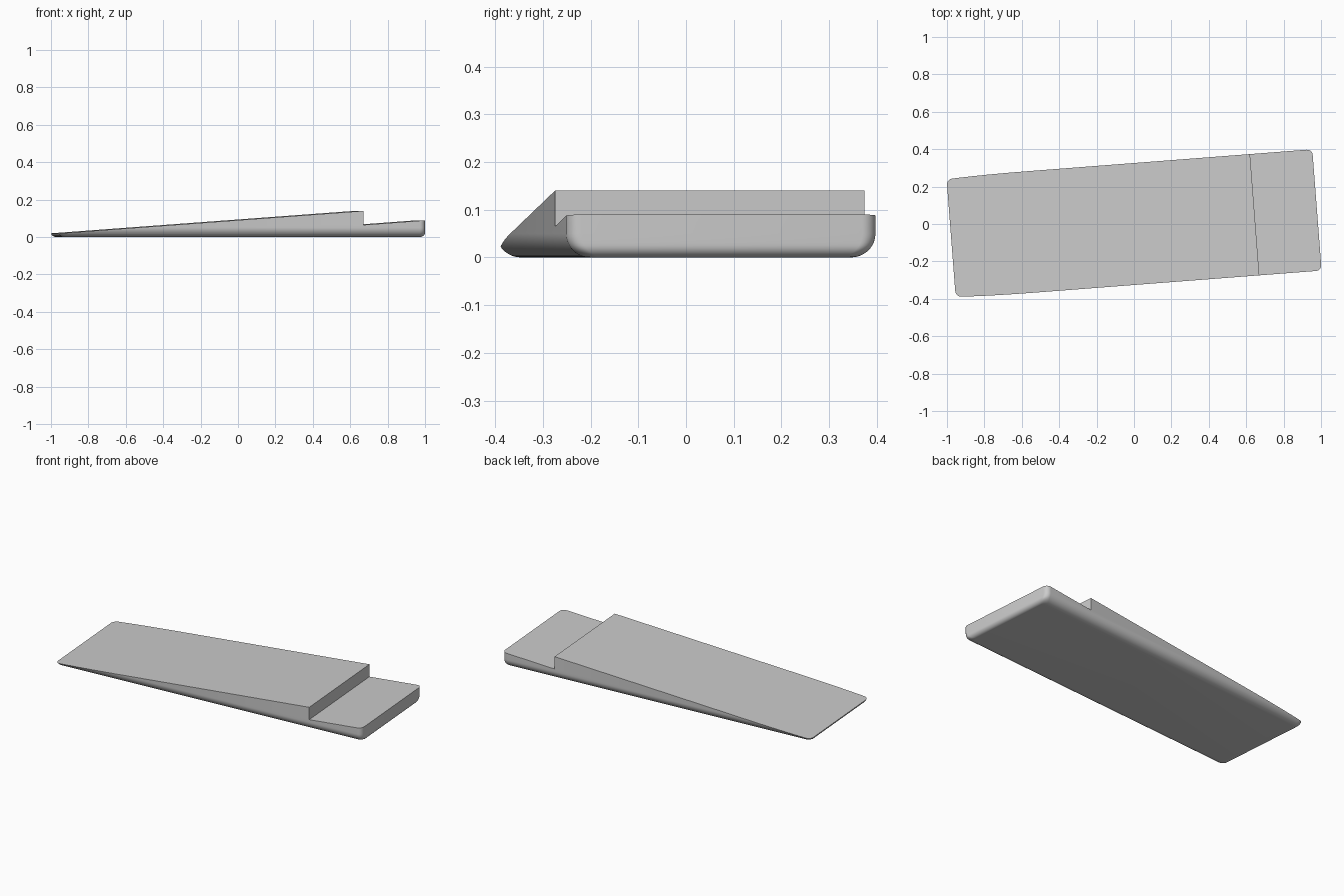
import bpy, bmesh, math

if "Cube" in bpy.data.objects:
    bpy.data.objects.remove(bpy.data.objects["Cube"])

HALF_L, HALF_W = 0.981, 0.325      # plan half sizes before turning
SIDE_R, END_R, CORNER_R = 0.05, 0.025, 0.03
TURN = math.radians(4.4)

grey = bpy.data.materials.new("plain grey")
grey.diffuse_color = (0.6, 0.6, 0.6, 1)
grey.use_nodes = True
grey.node_tree.nodes["Principled BSDF"].inputs["Base Color"].default_value = grey.diffuse_color


def make_object(name, bm):
    bmesh.ops.recalc_face_normals(bm, faces=bm.faces)
    mesh = bpy.data.meshes.new(name)
    bm.to_mesh(mesh)
    bm.free()
    obj = bpy.data.objects.new(name, mesh)
    bpy.context.collection.objects.link(obj)
    return obj


def fillet_inset(z, r):
    """How far a rounded lower edge is pulled in at height z."""
    return 0 if z >= r else r - math.sqrt(r * r - (r - z) ** 2)


def rounded_rectangle(hx, hy, r, steps=8):
    points = []
    for q, (sx, sy) in enumerate([(1, 1), (-1, 1), (-1, -1), (1, -1)]):
        for i in range(steps + 1):
            a = math.pi / 2 * (q + i / steps)
            points.append((sx * (hx - r) + r * math.cos(a),
                           sy * (hy - r) + r * math.sin(a)))
    return points


# Wedge body: stacked rounded rectangles forming the rounded underside
bm = bmesh.new()
heights = [SIDE_R * (1 - math.cos(math.pi / 2 * i / 12)) for i in range(13)] + [0.2]
rings = []
for z in heights:
    outline = rounded_rectangle(HALF_L - fillet_inset(z, END_R),
                                HALF_W - fillet_inset(z, SIDE_R), CORNER_R)
    rings.append([bm.verts.new((x, y, z)) for x, y in outline])
for low, high in zip(rings, rings[1:]):
    for i in range(len(low)):
        j = (i + 1) % len(low)
        bm.faces.new((low[i], low[j], high[j], high[i]))
bm.faces.new(rings[0][::-1])
bm.faces.new(rings[-1])
wedge = make_object("wedge_body", bm)
wedge.data.materials.append(grey)

# Cutter: sloped ramp, step down and sloped heel
profile = [(-1.2, 0.004), (0.647, 0.14), (0.647, 0.065), (1.2, 0.106),
           (1.2, 0.4), (-1.2, 0.4)]
bm = bmesh.new()
left, right = [[bm.verts.new((x, y, z)) for x, z in profile] for y in (-0.6, 0.6)]
bm.faces.new(left)
bm.faces.new(right)
for i in range(len(profile)):
    j = (i + 1) % len(profile)
    bm.faces.new((left[i], left[j], right[j], right[i]))
cutter = make_object("top_cutter", bm)
cutter.hide_render = True

cut = wedge.modifiers.new("top cut", 'BOOLEAN')
cut.operation = 'DIFFERENCE'
cut.solver = 'EXACT'
cut.object = cutter
bpy.context.view_layer.objects.active = wedge
wedge.select_set(True)
bpy.ops.object.modifier_apply(modifier=cut.name)
bpy.data.objects.remove(cutter)

# Turn the wedge slightly and smooth only its rounded edges
wedge.rotation_euler.z = TURN
bpy.ops.object.shade_smooth_by_angle(angle=math.radians(30))
